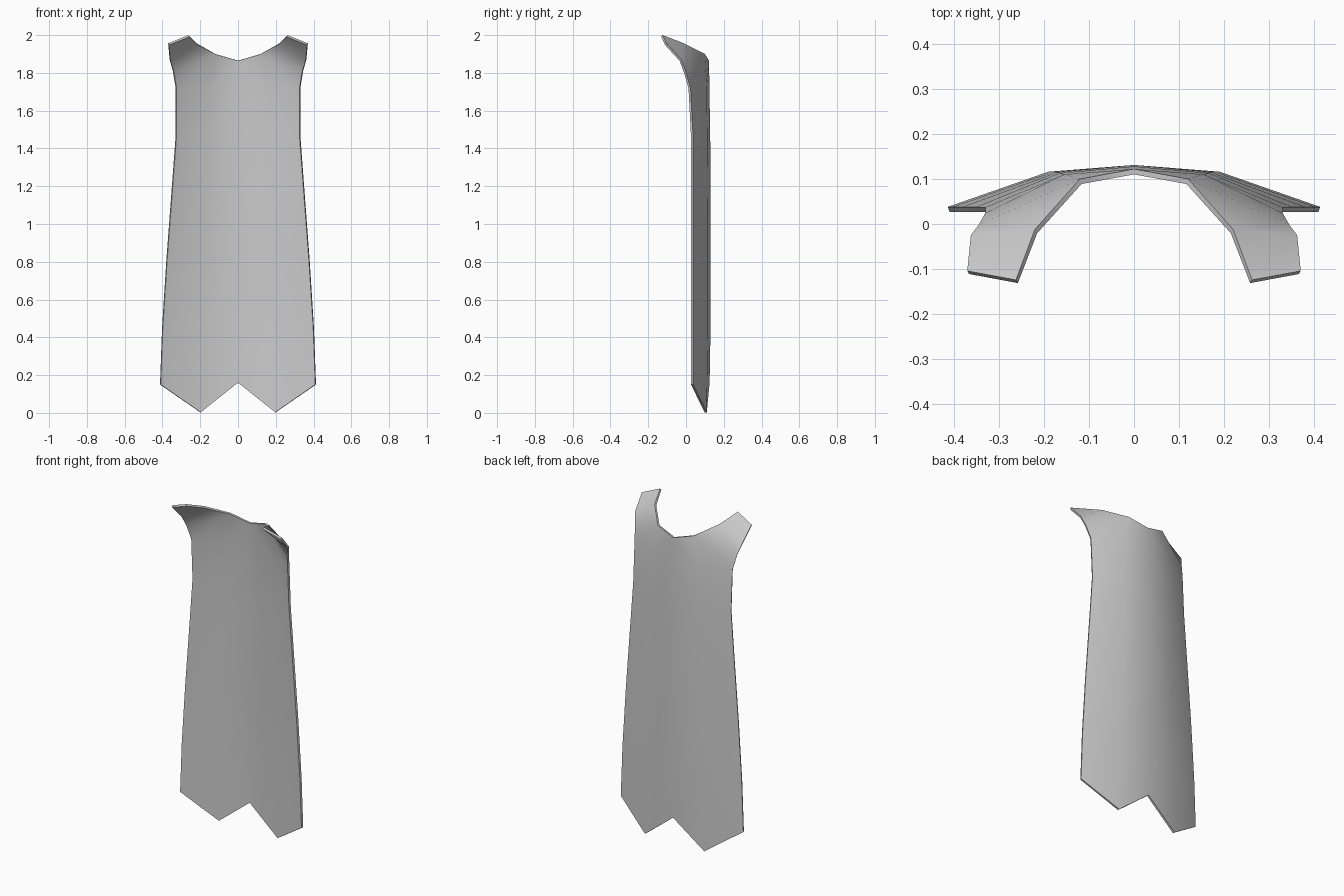
import bpy, bmesh

if "Cube" in bpy.data.objects:
    bpy.data.objects.remove(bpy.data.objects["Cube"])

cloth = bpy.data.materials.new("grey cloth")
cloth.diffuse_color = (0.6, 0.6, 0.6, 1)
cloth.use_nodes = True
cloth.node_tree.nodes["Principled BSDF"].inputs["Base Color"].default_value = cloth.diffuse_color

# Right half of the cape, rows from neck to hem: centre, fold and side edge points
rows = [
    ((0, .122, 1.865), (.12, .1, 1.90), (.345, -.002, 1.81)),
    ((0, .124, 1.72), (.155, .11, 1.72), (.33, .024, 1.72)),
    ((0, .128, 1.47), (.165, .113, 1.47), (.33, .037, 1.47)),
    ((0, .131, 1.2), (.17, .115, 1.2), (.35, .038, 1.2)),
    ((0, .131, .8), (.18, .116, .8), (.38, .038, .8)),
    ((0, .13, .45), (.19, .116, .45), (.402, .038, .45)),
    ((0, .125, .16), (.2, .11, .003), (.413, .038, .15)),
]
# Shoulder flap: inner and outer edge points, from the tip down
flap = [((.262, -.124, 2.0), (.37, -.104, 1.957)),
        ((.22, -.012, 1.957), (.362, -.025, 1.87))]

bm = bmesh.new()
grid = [[bm.verts.new(p) for p in r] for r in rows]
tip = [[bm.verts.new(p) for p in r] for r in flap]
strip = tip + [[r[1], r[2]] for r in grid]
for a, b in zip(strip, strip[1:]):          # flap and side panel
    bm.faces.new((a[0], a[1], b[1], b[0]))
for a, b in zip(grid, grid[1:]):            # back panel
    bm.faces.new((a[0], a[1], b[1], b[0]))

# Mirror to the left half and weld the centre seam
copy = bmesh.ops.duplicate(bm, geom=bm.verts[:] + bm.edges[:] + bm.faces[:])["geom"]
for v in copy:
    if isinstance(v, bmesh.types.BMVert):
        v.co.x *= -1
bmesh.ops.remove_doubles(bm, verts=bm.verts[:], dist=.0005)
bmesh.ops.recalc_face_normals(bm, faces=bm.faces[:])
bm.faces.ensure_lookup_table()
low = min(bm.faces, key=lambda f: f.calc_center_median().z)
if low.normal.y < 0:                        # outer side faces backwards
    bmesh.ops.reverse_faces(bm, faces=bm.faces[:])

mesh = bpy.data.meshes.new("cape")
bm.to_mesh(mesh)
bm.free()
mesh.materials.append(cloth)
cape = bpy.data.objects.new("cape", mesh)
bpy.context.collection.objects.link(cape)

# Cloth thickness, grown inwards
solid = cape.modifiers.new("thickness", "SOLIDIFY")
solid.thickness = .012
solid.offset = -1
bpy.context.view_layer.objects.active = cape
cape.select_set(True)
bpy.ops.object.modifier_apply(modifier=solid.name)
bpy.ops.object.shade_smooth_by_angle(angle=.8)
